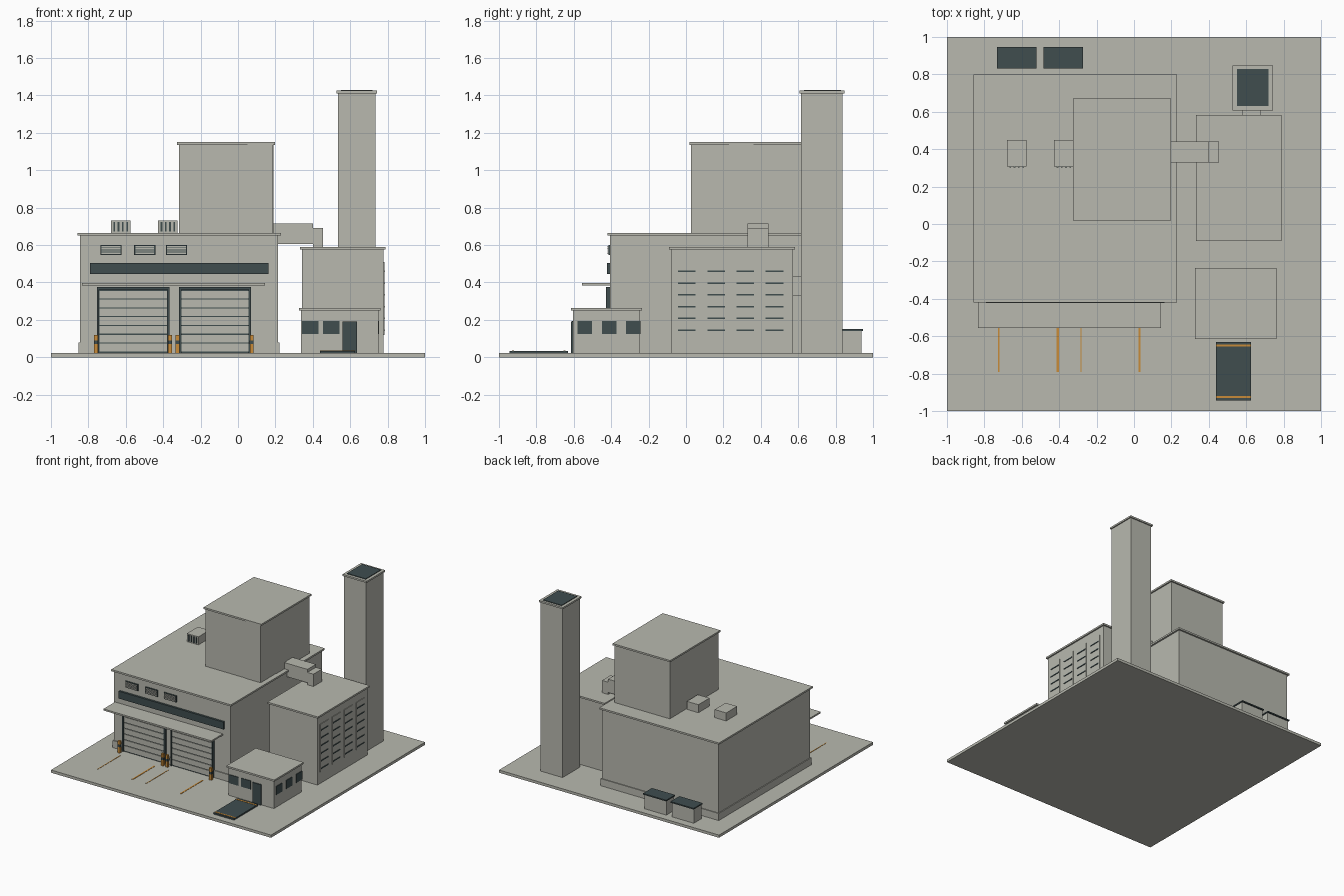
import bpy
import bmesh

cube = bpy.data.objects.get("Cube")
if cube:
    bpy.data.objects.remove(cube, do_unlink=True)


def material(name, rgb):
    m = bpy.data.materials.new(name)
    m.use_nodes = True
    m.diffuse_color = (*rgb, 1)
    m.node_tree.nodes["Principled BSDF"].inputs["Base Color"].default_value = (*rgb, 1)
    return m


GREY = material("concrete_grey", (0.48, 0.485, 0.43))
DARK = material("dark_slate", (0.05, 0.075, 0.078))
ORANGE = material("safety_orange", (0.58, 0.26, 0.04))


def box(name, x, y, z, mat=GREY):
    """Axis-aligned box from (low, high) ranges."""
    bm = bmesh.new()
    bmesh.ops.create_cube(bm, size=1)
    for v in bm.verts:
        v.co = [r[0] + (c + 0.5) * (r[1] - r[0]) for c, r in zip(v.co, (x, y, z))]
    mesh = bpy.data.meshes.new(name)
    bm.to_mesh(mesh)
    bm.free()
    mesh.materials.append(mat)
    ob = bpy.data.objects.new(name, mesh)
    bpy.context.collection.objects.link(ob)
    return ob


def grow(r, d):
    return (r[0] - d, r[1] + d)


def block(name, x, y, z, lip=0.011, cap=0.014):
    """Building volume with an overhanging flat roof slab."""
    box(name, x, y, z)
    box(name + "_roof", grow(x, lip), grow(y, lip), (z[1], z[1] + cap))


GROUND = 0.022
box("ground_slab", (-1, 1), (-1, 1), (0, GROUND))

# Main volumes
hall_x, hall_y = (-0.845, 0.215), (-0.405, 0.785)
block("main_hall", hall_x, hall_y, (GROUND, 0.65), 0.014)
box("hall_plinth", grow(hall_x, 0.007), grow(hall_y, 0.007), (GROUND, 0.08))
block("upper_tower", (-0.315, 0.187), (0.03, 0.66), (0.66, 1.136))
block("side_annex", (0.342, 0.778), (-0.08, 0.572), (GROUND, 0.575))
block("office", (0.337, 0.75), (-0.605, -0.245), (GROUND, 0.25))
block("chimney", (0.535, 0.735), (0.615, 0.838), (GROUND, 1.411), 0.009)
box("chimney_opening", (0.55, 0.72), (0.63, 0.828), (1.42, 1.43), DARK)
box("chimney_flue", (0.58, 0.68), (0.56, 0.63), (0.33, 0.435))

# Raised cladding panels on the tower
box("tower_front_panel", (0.05, 0.187), (0.026, 0.04), (0.664, 1.136))
box("tower_side_panel", (0.18, 0.191), (0.23, 0.36), (0.664, 1.136))

# Stepped duct between tower and annex
box("duct_run", (0.18, 0.4), (0.33, 0.44), (0.605, 0.715))
box("duct_drop", (0.4, 0.455), (0.33, 0.44), (0.58, 0.69))

# Roller doors: dark backing, frame and grey slats
for x in ((-0.754, -0.366), (-0.315, 0.069)):
    box("door_backing", x, (-0.418, -0.4), (GROUND, 0.375), DARK)
    for side in ((x[0], x[0] + 0.012), (x[1] - 0.012, x[1])):
        box("door_jamb", side, (-0.428, -0.4), (GROUND, 0.375), DARK)
    box("door_head", x, (-0.428, -0.4), (0.363, 0.375), DARK)
    for i in range(7):
        z = 0.032 + i * 0.047
        box("door_slat", grow(x, -0.014), (-0.424, -0.41), (z, z + 0.041))

# Bollards with a dark band
for x in (-0.759, -0.364, -0.324, 0.073):
    box("bollard", (x - 0.01, x + 0.01), (-0.465, -0.445), (GROUND, 0.12), ORANGE)
    box("bollard_band", (x - 0.011, x + 0.011), (-0.466, -0.444), (0.07, 0.09), DARK)

# Lane markings
for x, w in ((-0.723, 0.003), (-0.408, 0.006), (-0.283, 0.003), (0.03, 0.006)):
    box("lane_mark", (x - w, x + w), (-0.79, -0.5), (GROUND, 0.024), ORANGE)

# Canopy, long window band and louvred vents
box("canopy", (-0.835, 0.145), (-0.555, -0.4), (0.385, 0.398))
box("window_band", (-0.79, 0.163), (-0.422, -0.4), (0.445, 0.505), DARK)
for x in (-0.735, -0.555, -0.385):
    xr = (x, x + 0.113)
    box("wall_vent", xr, (-0.414, -0.4), (0.547, 0.6), DARK)
    for i in range(4):
        z = 0.553 + i * 0.0115
        box("vent_slat", grow(xr, -0.006), (-0.419, -0.41), (z, z + 0.007))

# Rooftop units with dark grille slots
for x in (-0.68, -0.428):
    box("roof_unit", (x, x + 0.105), (0.307, 0.45), (0.66, 0.73))
    for i in range(4):
        sx = x + 0.014 + i * 0.023
        box("unit_grille", (sx, sx + 0.009), (0.301, 0.31), (0.672, 0.722), DARK)

# Annex louvre panels
for i in range(4):
    y = -0.05 + i * 0.156
    box("louvre_panel", (0.77, 0.783), (y, y + 0.11), (0.12, 0.51))
    for j in range(6):
        z = 0.145 + j * 0.063
        box("louvre_slot", (0.775, 0.787), (y + 0.008, y + 0.102), (z - 0.004, z + 0.004), DARK)

# Office windows, door and entrance mat
for x in ((0.342, 0.43), (0.455, 0.542)):
    box("office_front_window", x, (-0.61, -0.6), (0.125, 0.195), DARK)
for y in (-0.58, -0.45, -0.32):
    box("office_side_window", (0.745, 0.755), (y, y + 0.078), (0.125, 0.195), DARK)
box("office_door", (0.56, 0.637), (-0.614, -0.6), (GROUND, 0.19), DARK)
box("entrance_mat", (0.438, 0.625), (-0.943, -0.63), (GROUND, 0.034), DARK)
for y in (-0.925, -0.65):
    box("mat_stripe", (0.438, 0.625), (y - 0.006, y + 0.006), (0.03, 0.036), ORANGE)

# Waste bins behind the hall
for x in ((-0.733, -0.522), (-0.483, -0.272)):
    box("waste_bin", grow(x, -0.006), (0.837, 0.937), (GROUND, 0.14))
    box("waste_bin_lid", x, (0.832, 0.947), (0.14, 0.15), DARK)
